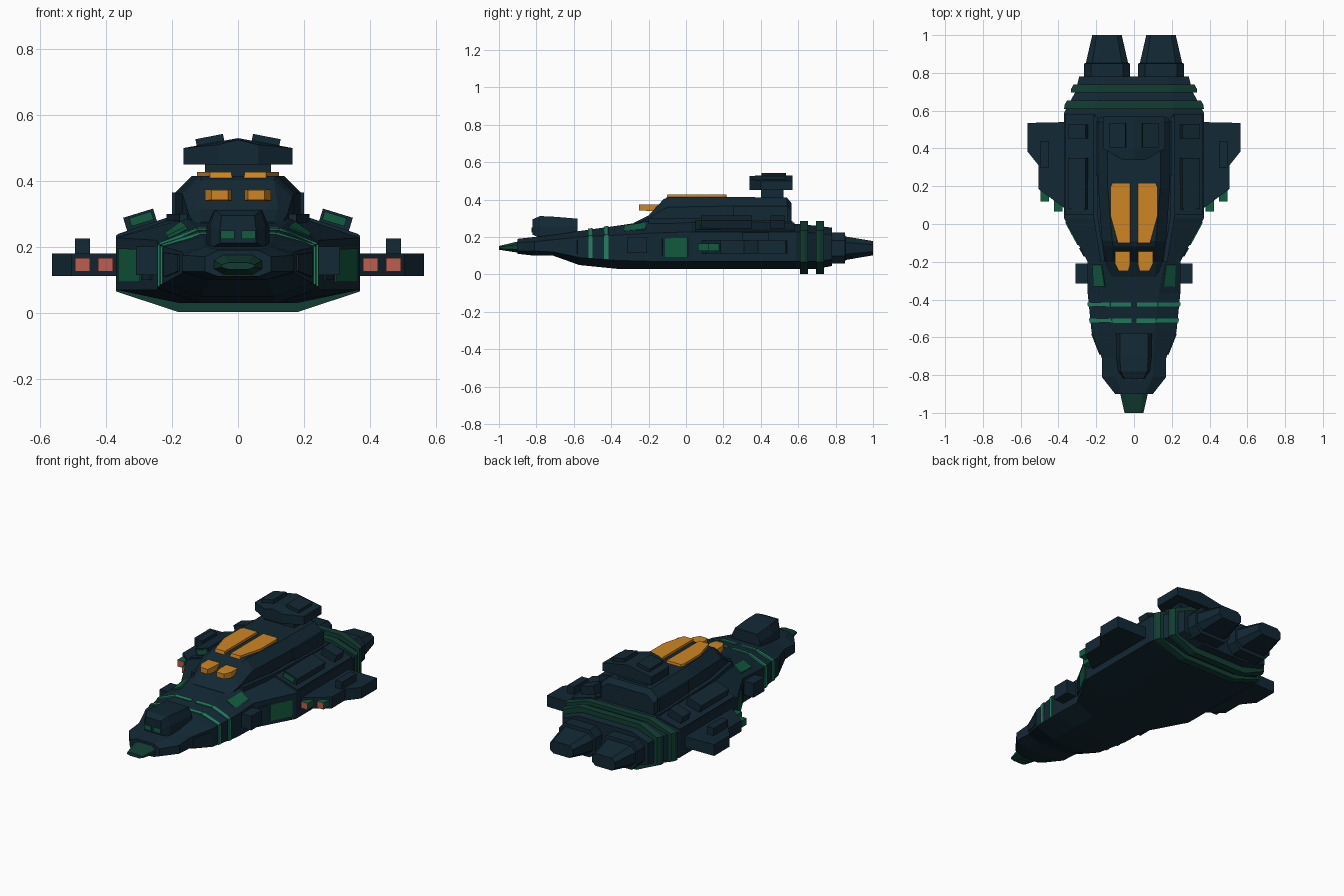
import bpy, bmesh, math
from mathutils import Vector, Matrix

if "Cube" in bpy.data.objects:
    bpy.data.objects.remove(bpy.data.objects["Cube"])


def mat(name, r, g, b):
    m = bpy.data.materials.new(name)
    m.diffuse_color = (r, g, b, 1)
    m.use_nodes = True
    m.node_tree.nodes["Principled BSDF"].inputs["Base Color"].default_value = m.diffuse_color
    return m


NAVY = mat("dark_navy", .006, .021, .034)
BAND = mat("deep_green", .006, .046, .032)
GREEN = mat("panel_green", .006, .105, .05)
STRIPE = mat("bright_green", .016, .215, .12)
AMBER = mat("amber", .62, .24, .016)
RED = mat("coral_red", .52, .11, .08)


def finish(name, bm, m, mirror=False, front=None):
    """Make an object; faces looking forward may get a second colour."""
    bmesh.ops.recalc_face_normals(bm, faces=bm.faces)
    bm.normal_update()
    me = bpy.data.meshes.new(name)
    me.materials.append(m)
    if front:
        me.materials.append(front)
        for f in bm.faces:
            if f.normal.y < -.9:
                f.material_index = 1
    bm.to_mesh(me)
    bm.free()
    ob = bpy.data.objects.new(name, me)
    bpy.context.collection.objects.link(ob)
    if mirror:
        md = ob.modifiers.new("mirror", 'MIRROR')
        md.use_mirror_merge = False
    return ob


def skin(name, rings, m, mirror=False, front=None):
    """Join a row of equal closed rings and cap both ends."""
    bm = bmesh.new()
    rs = [[bm.verts.new(p) for p in r] for r in rings]
    n = len(rs[0])
    for a, b in zip(rs, rs[1:]):
        for i in range(n):
            j = (i + 1) % n
            bm.faces.new((a[i], a[j], b[j], b[i]))
    bm.faces.new(rs[0])
    bm.faces.new(rs[-1])
    return finish(name, bm, m, mirror, front)


def loft(name, sections, m, cx=0, mirror=False):
    """Sections: (y, right half outline from bottom to top)."""
    rings = []
    for y, half in sections:
        left = [(-x, z) for x, z in reversed(half) if x > 1e-6]
        rings.append([(cx + x, y, z) for x, z in list(half) + left])
    return skin(name, rings, m, mirror)


def prism(name, outline, z0, z1, m, scale=1, mirror=False):
    cx = sum(p[0] for p in outline) / len(outline)
    cy = sum(p[1] for p in outline) / len(outline)
    top = [(cx + (x - cx) * scale, cy + (y - cy) * scale, z1) for x, y in outline]
    return skin(name, [[(x, y, z0) for x, y in outline], top], m, mirror)


def sym(half):
    return half + [(-x, y) for x, y in reversed(half) if x > 1e-6]


def box(name, c, s, m, tilt=0, mirror=True, front=None):
    bm = bmesh.new()
    bmesh.ops.create_cube(bm, size=1, matrix=Matrix.Translation(c)
                          @ Matrix.Rotation(math.radians(tilt), 4, 'Y') @ Matrix.Diagonal((*s, 1)))
    return finish(name, bm, m, mirror, front)


# Main hull: y, width, keel width, deck width, keel z, chine z, shoulder z, deck z
HULL = [(-.90, .10, .06, .06, .11, .125, .17, .19),
        (-.81, .17, .09, .10, .10, .125, .175, .20),
        (-.71, .17, .09, .10, .10, .12, .185, .21),
        (-.57, .225, .11, .11, .05, .09, .20, .232),
        (-.37, .245, .12, .13, .03, .075, .21, .26),
        (-.20, .245, .13, .16, .03, .07, .22, .285),
        (.03, .37, .18, .20, .03, .07, .228, .285),
        (.59, .37, .18, .20, .03, .07, .228, .27),
        (.70, .31, .17, .19, .03, .07, .22, .26),
        (.78, .29, .16, .18, .045, .08, .21, .25)]


def half(r):
    return [(r[2], r[4]), (r[1], r[5]), (r[1], r[6]), (r[3], r[7]), (0, r[7])]


loft("hull", [(r[0], half(r)) for r in HULL], NAVY)


def on_hull(y, edge, t):
    for a, b in zip(HULL, HULL[1:]):
        if a[0] <= y <= b[0]:
            k = (y - a[0]) / (b[0] - a[0])
            h = half([p + (q - p) * k for p, q in zip(a, b)])
            (x0, z0), (x1, z1) = h[edge], h[edge + 1]
            return Vector((x0 + (x1 - x0) * t, y, z0 + (z1 - z0) * t))


def plate(name, edge, y0, y1, t0, t1, m, thick=.006):
    """Thin plate lying on one hull strip (1 flank, 2 shoulder, 3 deck)."""
    q = [on_hull(y0, edge, t0), on_hull(y1, edge, t0), on_hull(y1, edge, t1), on_hull(y0, edge, t1)]
    n = (q[2] - q[0]).cross(q[3] - q[1]).normalized()
    if n.dot(q[0] - Vector((0, q[0].y, .1))) < 0:
        n = -n
    skin(name, [[p - n * .003 for p in q], [p + n * thick for p in q]], m, True)


for i, y in enumerate((-.522, -.437)):
    for edge, t1 in ((1, 1), (2, 1), (3, .88)):
        plate(f"nose_stripe_{i}_{edge}", edge, y, y + .022, 0, t1, STRIPE)
plate("shoulder_window", 2, -.33, -.215, .3, .85, GREEN)
plate("flank_panel", 1, -.11, .01, .15, .8, GREEN)
plate("flank_hatch", 1, -.17, -.125, .2, .8, NAVY)
plate("shoulder_armor", 2, .05, .58, .04, .96, NAVY, .009)
plate("nose_armor", 1, -.69, -.58, .15, .85, NAVY)

# Rear bands around the hull
for i, (y, w) in enumerate(((.61, .37), (.695, .335))):
    def ring(w):
        return [(.18, .002), (w, .065), (w, .235), (.21, .285)]
    loft(f"rear_band_{i}", [(y, ring(w)), (y + .02, ring(w - .002)), (y + .043, ring(w - .015))], BAND)

# Nose tip and cockpit block
loft("nose_tip", [(y, [(w * .6, a), (w, a + d), (w, b - d), (w * .6, b)]) for y, w, a, b, d in
                  ((-.89, .075, .115, .178, .018), (-1.0, .05, .132, .152, .006))], BAND)
loft("cockpit", [(-.82, [(.055, .212), (.055, .25), (.05, .295)]),
                 (-.78, [(.085, .195), (.085, .26), (.07, .312)]),
                 (-.70, [(.095, .195), (.095, .26), (.075, .308)]),
                 (-.58, [(.095, .22), (.095, .255), (.075, .298)])], NAVY)
box("cockpit_window", (.032, -.821, .237), (.042, .008, .026), GREEN)

# Upper superstructure
SUP = [(-.28, .13, .265, .11, .275), (-.2, .15, .30, .12, .315), (-.12, .165, .35, .11, .402),
       (-.09, .17, .36, .115, .415), (.2, .19, .365, .14, .415), (.54, .19, .365, .14, .41),
       (.565, .18, .34, .13, .38)]
loft("superstructure", [(y, [(w, .24), (w, zs), (wt, zt)]) for y, w, zs, wt, zt in SUP], NAVY)
box("side_locker", (.18, .40, .315), (.04, .29, .1), NAVY)
skin("shoulder_rail", [[(x - .012, y, z), (x + .012, y, z), (x + .012, y, z + .03), (x - .012, y, z + .03)]
                       for x, y, z in ((.165, -.2, .27), (.205, .05, .27), (.205, .57, .255))], NAVY, True)

# Amber roof panels and forward lamps
prism("roof_panel", [(.018, -.105), (.085, -.105), (.125, .04), (.125, .2), (.115, .22), (.018, .22)],
      .405, .428, AMBER, .97, True)
skin("forward_lamp", [[(a, y, z0), (b, y, z0), (b, y, z1), (a, y, z1)] for y, a, b, z0, z1 in
                      ((-.13, .02, .1, .34, .375), (-.21, .02, .1, .34, .375), (-.25, .03, .08, .343, .373))],
     AMBER, True)

# Dorsal turret
box("turret_stem", (0, .46, .43), (.2, .12, .08), NAVY, mirror=False)
loft("turret", [(y, [(w, z), (w, z + h), (0, .53 - d)]) for y, w, z, h, d in
                ((.34, .06, .45, .06, .005), (.40, .165, .45, .05, 0), (.57, .165, .45, .05, 0))], NAVY)
box("turret_plate", (.085, .47, .522), (.085, .13, .026), NAVY, 11)

# Shoulder boxes with green faces
for i, (y, l) in enumerate(((.215, .27), (.49, .075))):
    box(f"shoulder_box_{i}", (.295, y, .276), (.095, l, .055), NAVY, 17)
box("shoulder_box_window", (.293, .078, .285), (.07, .008, .026), GREEN, 17)

# Side pods at the front
box("front_pod", (.272, -.262, .158), (.076, .105, .085), NAVY)

# Wings with lights and fin blocks
prism("wing", [(.34, .06), (.37, .085), (.505, .185), (.505, .31), (.565, .385), (.565, .535), (.34, .54)],
      .112, .18, NAVY, 1, True)
box("wing_block", (.472, .37, .2), (.045, .14, .05), NAVY)
for i, (x, y) in enumerate(((.402, .10), (.472, .155))):
    box(f"wing_light_{i}", (x, y, .146), (.045, .07, .04), GREEN, front=RED)

# Twin engines
loft("engine", [(y, [(w * .7, .14 - h), (w, .14 - h * .5), (w, .14 + h * .5), (w * .7, .14 + h)])
                for y, w, h in ((.74, .122, .083), (.85, .122, .083), (.852, .112, .063), (1.0, .078, .038))],
     NAVY, .143, True)
